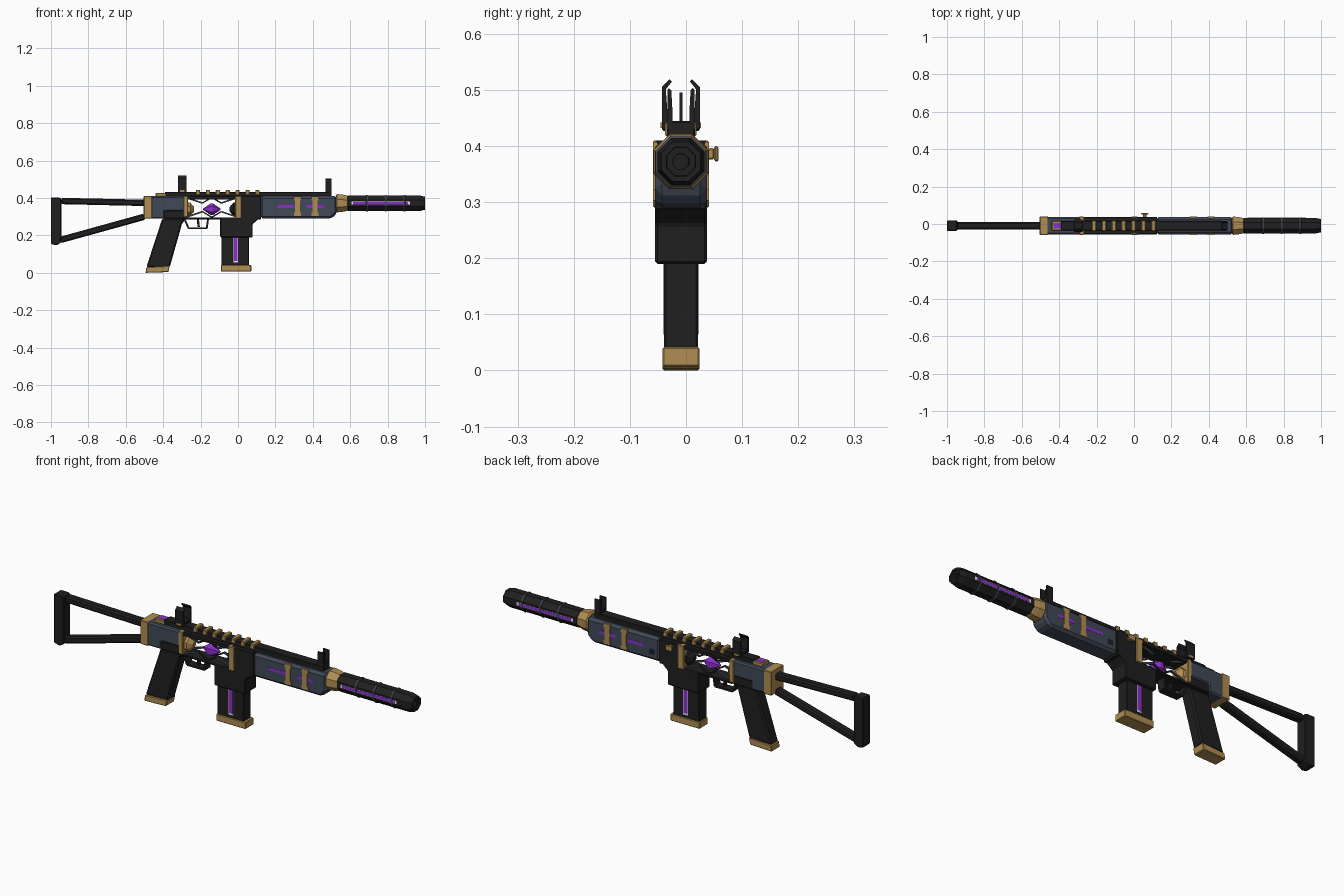
import bpy, bmesh, math
from mathutils import Vector

cube = bpy.data.objects.get("Cube")
if cube:
    bpy.data.objects.remove(cube, do_unlink=True)

# Shared datums: heights, half widths, bevels and stations along the body
CENTRE = -0.009
FLOOR, TOP, RAIL, BORE = 0.29, 0.41, 0.43, 0.372
HALF, SLIM, THIN = 0.046, 0.03, 0.004
WIDE = HALF + THIN
BUTT, REAR, CHAMBER, BRACKET, FORE, NOSE, MUZZLE = -1, -0.5, -0.28, 0, 0.12, 0.53, 1
FINE, SOFT, INLAY = 0.003, 0.007, 0.001


def material(name, red, green, blue):
    m = bpy.data.materials.new(name)
    m.use_nodes = True
    m.diffuse_color = (red, green, blue, 1)
    m.node_tree.nodes["Principled BSDF"].inputs["Base Color"].default_value = m.diffuse_color
    return m


BLACK = material("matte black", 0.014, 0.014, 0.014)
SLATE = material("slate blue", 0.053, 0.068, 0.097)
GOLD = material("aged gold", 0.44, 0.27, 0.085)
PURPLE = material("glowing purple", 0.26, 0.03, 0.6)
WHITE = material("white trim", 0.9, 0.9, 0.9)


def finish(name, bm, mat, bevel=0):
    bmesh.ops.recalc_face_normals(bm, faces=bm.faces)
    mesh = bpy.data.meshes.new(name)
    bm.to_mesh(mesh)
    bm.free()
    mesh.materials.append(mat)
    part = bpy.data.objects.new(name, mesh)
    bpy.context.collection.objects.link(part)
    if bevel:
        modifier = part.modifiers.new("Bevel", "BEVEL")
        modifier.width, modifier.segments, modifier.limit_method = bevel, 1, "ANGLE"


def extrude(name, corners, offset, mat, bevel):
    bm = bmesh.new()
    face = bm.faces.new([bm.verts.new(corner) for corner in corners])
    grown = bmesh.ops.extrude_face_region(bm, geom=[face])["geom"]
    moved = [item for item in grown if isinstance(item, bmesh.types.BMVert)]
    bmesh.ops.translate(bm, vec=offset, verts=moved)
    finish(name, bm, mat, bevel)


def side(name, outline, half, mat, bevel=FINE, y=0):
    """Outline in x, z extruded across the width."""
    corners = [(x, CENTRE + y - half, z) for x, z in outline]
    extrude(name, corners, (0, half + half, 0), mat, bevel)


def box(name, start, end, low, high, half, mat, bevel=FINE, y=0):
    side(name, [(start, low), (end, low), (end, high), (start, high)], half, mat, bevel, y)


def plates(name, middle, length, height, tall, half, mat, depth=INLAY):
    """Thin centred plate on both flanks."""
    for label, sign in (("left", 1), ("right", -1)):
        box(f"{label}_{name}", middle - length / 2, middle + length / 2,
            height - tall / 2, height + tall / 2, depth, mat, bevel=0, y=sign * half)


def strut(name, start, end, thick, half, mat, bevel=FINE, y=0):
    start, end = Vector(start), Vector(end)
    shift = (end - start).orthogonal().normalized() * thick / 2
    side(name, [start - shift, end - shift, end + shift, start + shift], half, mat, bevel, y)


def lathe(name, profile, mat, z=BORE, sides=8):
    """Faceted turned part along x; profile holds x and flat-to-axis distance."""
    bm = bmesh.new()
    rings = []
    for x, flat in profile:
        radius = flat / math.cos(math.pi / sides)
        angles = [math.tau * (i + 0.5) / sides for i in range(sides)]
        rings.append([bm.verts.new((x, CENTRE + radius * math.cos(a), z + radius * math.sin(a)))
                      for a in angles])
    for ring, following in zip(rings, rings[1:]):
        for i in range(sides):
            j = (i + 1) % sides
            bm.faces.new((ring[i], ring[j], following[j], following[i]))
    bm.faces.new(rings[0])
    bm.faces.new(rings[-1])
    finish(name, bm, mat)


def sight(name, start, length, height, spread, tip, thick):
    """Forked sight: one prong outline mirrored in y and joined by a base."""
    prong = [(spread, RAIL), (spread, height), (tip, height + spread - tip),
             (tip - THIN, height + spread - tip - THIN), (spread - SOFT, height - THIN),
             (spread - thick, RAIL + SLIM), (spread - thick, RAIL)]
    for label, sign in (("left", 1), ("right", -1)):
        corners = [(start, CENTRE + sign * y, z) for y, z in prong]
        extrude(f"{name}_{label}_prong", corners, (length, 0, 0), BLACK, 0)
    box(f"{name}_base", start, start + length, RAIL - FINE, RAIL + SLIM / 2, spread, BLACK)


# Folding stock
butt_end, butt_low, butt_high = BUTT + 0.055, 0.147, 0.402
side("stock_butt", [(BUTT, butt_low + SOFT), (BUTT + SLIM, butt_low), (butt_end, butt_low + SLIM / 2),
                    (butt_end, butt_high - SOFT), (butt_end - SOFT, butt_high), (BUTT, butt_high)],
     0.028, BLACK, THIN)
strut("stock_upper_tube", (butt_end, 0.384), (REAR, 0.374), 0.034, 0.02, BLACK, SOFT)
strut("stock_lower_tube", (butt_end - SOFT, 0.175), (REAR, 0.3), 0.034, 0.02, BLACK, SOFT)
box("stock_plate", REAR - THIN, REAR + 0.04, FLOOR, TOP, WIDE, GOLD)

# Rear receiver
seam, step = FLOOR + 0.04, -0.39
side("rear_receiver", [(REAR + SLIM, FLOOR), (step, FLOOR), (step, seam), (CHAMBER, seam),
                       (CHAMBER, TOP), (REAR + SLIM, TOP)], HALF, SLATE, SOFT)
box("rear_lower_receiver", step - SOFT, CHAMBER, FLOOR, seam + FINE, HALF - THIN, BLACK)
box("rear_bracket", CHAMBER - 0.012, CHAMBER + 0.012, FLOOR + SOFT, TOP, WIDE, GOLD)

# Open crystal chamber
heart_x, heart_z, heart = -0.14, 0.34, 0.027
box("chamber_roof", CHAMBER, FORE, TOP - 0.018, TOP, HALF, BLACK)
box("chamber_floor", CHAMBER, FORE, FLOOR - THIN, FLOOR + SOFT, HALF - THIN, BLACK)
for name, base, sign, mat in (("rear", CHAMBER, 1, GOLD), ("front", BRACKET, -1, BLACK)):
    lathe(f"{name}_crystal_mount", [(base, 0.04), (base + sign * 0.025, 0.035),
                                    (base + sign * 0.045, 0.012)], mat, heart_z)
lathe("crystal", [(heart_x - HALF, FINE), (heart_x - SOFT, heart), (heart_x + SOFT, heart),
                  (heart_x + HALF, FINE)], PURPLE, heart_z, sides=6)
for y in (-SLIM, SLIM):
    for post, sign in ((CHAMBER, 1), (BRACKET, -1)):
        for edge, lean in ((TOP - SOFT, -SLIM), (FLOOR + SOFT, SLIM)):
            elbow = (post + sign * 0.09, edge + lean)
            strut("chamber_brace", (post, edge), elbow, 0.009, THIN, SLATE, bevel=0, y=y)
            strut("chamber_claw", elbow, (heart_x, edge), SOFT, THIN, BLACK, bevel=0, y=y)
box("front_bracket", BRACKET - 0.015, BRACKET + 0.02, FLOOR, TOP, WIDE, GOLD)

# Mid receiver and magazine well
well_back, well_front, well_low = -0.095, 0.078, 0.19
box("mid_receiver", BRACKET + SOFT, FORE + THIN, FLOOR - THIN, TOP, HALF, BLACK)
side("magazine_well", [(well_back, well_low), (well_front, well_low), (well_front, FLOOR - SLIM),
                       (FORE, FLOOR + SOFT), (well_back, FLOOR + SOFT)], HALF, BLACK, THIN)

# Magazine
foot, strip = 0.042, -0.012
box("magazine", well_back + SOFT, well_front - 0.02, foot - SOFT, well_low + SOFT, SLIM, BLACK)
box("magazine_base", well_back + FINE, well_front - SOFT, SOFT, foot, SLIM + FINE, GOLD)
plates("magazine_trim", strip, length=0.026, height=0.126, tall=0.14, half=SLIM,
       mat=WHITE, depth=INLAY / 2)
plates("magazine_strip", strip, length=0.021, height=0.13, tall=0.132, half=SLIM, mat=PURPLE)

# Pistol grip and trigger
heel, toe = -0.49, -0.365
side("grip", [(heel, SLIM), (toe, SLIM), (CHAMBER - 0.02, FLOOR - SLIM), (CHAMBER, FLOOR),
              (heel + 0.085, FLOOR)], SLIM, BLACK, SOFT)
side("grip_base", [(heel - THIN, 0), (toe - SOFT, THIN), (toe, SLIM + SOFT), (heel, SLIM)],
     SLIM + FINE, GOLD)
guard_low, guard_front = 0.238, -0.16
guard = [(CHAMBER - SOFT, FLOOR), (CHAMBER + 0.016, guard_low), (guard_front - SOFT, guard_low),
         (guard_front, FLOOR)]
for start, end in zip(guard, guard[1:]):
    strut("trigger_guard", start, end, 0.01, 0.02, BLACK, bevel=0)
strut("trigger", (-0.215, FLOOR), (-0.21, guard_low + SOFT), 0.012, SOFT, BLACK, bevel=0)

# Handguard with bands and glowing slots
slot = 0.355
side("handguard", [(FORE, FLOOR), (NOSE - SLIM, FLOOR), (NOSE, FLOOR + SLIM), (NOSE, TOP),
                   (FORE, TOP)], HALF, SLATE, 0.012)
for name, middle in (("rear", 0.255), ("front", 0.412)):
    plates(f"{name}_handguard_slot", middle, length=0.09, height=slot, tall=0.015, half=HALF, mat=PURPLE)
box("left_handguard_inset", FORE + SLIM, FORE + SLIM + SLIM, seam - 0.01, seam + 0.015, INLAY,
    BLACK, bevel=0, y=HALF)
for middle in (0.318, 0.412):
    plates("handguard_band", middle, length=0.027, height=slot, tall=0.1, half=HALF, mat=GOLD, depth=THIN)
    for end in (-1, 1):
        plates("handguard_band_end", middle, length=0.036, height=slot + end * 0.042, tall=0.02,
               half=HALF, mat=GOLD, depth=THIN)

# Collar and barrel shroud
shroud, barrel = NOSE + WIDE, 0.042
lathe("barrel_collar", [(NOSE - SOFT, barrel), (NOSE, HALF + FINE), (shroud - 0.02, HALF),
                        (shroud, barrel), (shroud + SOFT, barrel - THIN)], GOLD)
lathe("barrel_shroud", [(shroud, barrel - SOFT), (shroud + SOFT, barrel), (MUZZLE - SLIM, barrel),
                        (MUZZLE, barrel - SOFT), (MUZZLE, 0.026), (MUZZLE - SOFT, 0.025),
                        (MUZZLE - SOFT, 0.014), (MUZZLE - WIDE, 0.013)], BLACK)
for i in range(3):
    x = 0.69 + i / 10
    lathe("shroud_ring", [(x - SOFT, barrel - THIN), (x - THIN, barrel + FINE),
                          (x + THIN, barrel + FINE), (x + SOFT, barrel - THIN)], SLATE)
plates("shroud_trim", middle=0.763, length=0.312, height=BORE, tall=0.016, half=barrel,
       mat=WHITE, depth=INLAY / 2)
plates("shroud_strip", middle=0.763, length=0.294, height=BORE, tall=0.014, half=barrel, mat=PURPLE)

# Top rail with teeth and rear window
rail_half = 0.025
box("top_rail", step, REAR + MUZZLE, TOP - THIN, RAIL + FINE, rail_half, BLACK)
for i in range(7):
    x = -0.225 + 0.053 * i
    box("rail_tooth", x, x + 0.022, TOP + SOFT, RAIL + 0.013, rail_half + FINE, GOLD)
window, window_end = -0.44, -0.38
box("rear_window_frame", window, window_end, TOP - SOFT, RAIL - FINE, rail_half, GOLD)
box("rear_window", window + 0.01, window_end - 0.01, TOP, RAIL - FINE + INLAY, 0.015, PURPLE, bevel=0)

# Forked sights and front post
sight("rear_sight", start=-0.32, length=0.045, height=0.505, spread=0.034, tip=0.02, thick=0.01)
plates("rear_sight_pin", middle=-0.298, length=0.025, height=RAIL + SOFT, tall=0.01, half=0.033,
       mat=GOLD, depth=FINE)
sight("front_sight", start=0.467, length=0.033, height=0.5, spread=0.024, tip=0.021, thick=0.009)
box("front_sight_post", 0.478, 0.488, RAIL, 0.495, FINE, BLACK, bevel=0)

# Charging handle on the left flank
box("charging_stem", 0.047, 0.068, BORE + THIN, BORE + 0.024, 0.01, GOLD, y=WIDE)
box("charging_knob", 0.038, 0.077, BORE, BORE + 0.028, THIN, GOLD, y=WIDE + 0.013)
